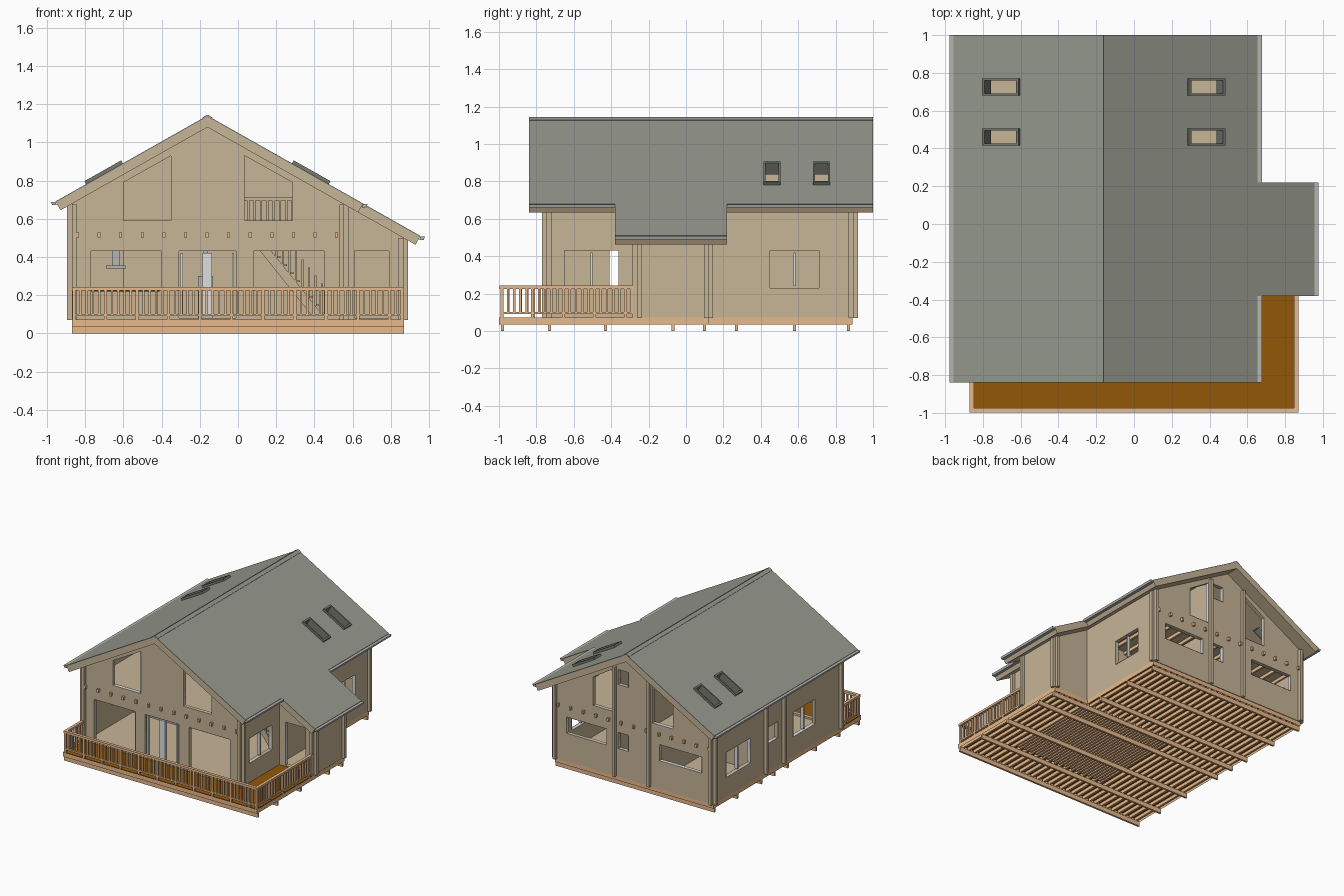
import bpy, bmesh
from mathutils import Vector

cube = bpy.data.objects.get("Cube")
if cube:
    bpy.data.objects.remove(cube, do_unlink=True)


def material(name, *rgb):
    m = bpy.data.materials.new(name)
    m.use_nodes = True
    m.diffuse_color = (*rgb, 1)
    m.node_tree.nodes["Principled BSDF"].inputs["Base Color"].default_value = (*rgb, 1)
    return m


WALL = material("tan boarding", .57, .46, .31)
TIMBER = material("orange timber", .80, .49, .26)
DECK = material("brown decking", .29, .095, .002)
ROOF = material("grey roofing", .31, .325, .275)
FRAME = material("pale window frame", .72, .73, .74)
GUTTER = material("gutter grey", .46, .46, .45)
DARK = material("skylight grey", .18, .19, .16)
BLACK = material("dark counter", .03, .025, .02)


def finish(name, bm, mat):
    bmesh.ops.recalc_face_normals(bm, faces=bm.faces)
    mesh = bpy.data.meshes.new(name)
    bm.to_mesh(mesh)
    bm.free()
    mesh.materials.append(mat)
    obj = bpy.data.objects.new(name, mesh)
    bpy.context.collection.objects.link(obj)
    return obj


def add_prism(bm, pts, axis, a, b, border=0):
    """Extrude a flat outline from a to b; border makes it a mitred frame."""
    place = {"x": lambda u, v: (a, u, v), "y": lambda u, v: (u, a, v), "z": lambda u, v: (u, v, a)}[axis]
    face = bm.faces.new([bm.verts.new(place(u, v)) for u, v in pts])
    faces = [face]
    if border:
        faces = bmesh.ops.inset_individual(bm, faces=[face], thickness=border)["faces"]
        bmesh.ops.delete(bm, geom=[face], context="FACES_ONLY")
        bmesh.ops.split_edges(bm, edges=list({e for f in faces for e in f.edges}))
    new = bmesh.ops.extrude_face_region(bm, geom=faces)["geom"]
    shift = Vector([(b - a) * (axis == k) for k in "xyz"])
    bmesh.ops.translate(bm, vec=shift, verts=[g for g in new if isinstance(g, bmesh.types.BMVert)])


def prisms(name, items, mat, border=0):
    bm = bmesh.new()
    for item in items:
        add_prism(bm, *item, border)
    return finish(name, bm, mat)


def rect(u0, u1, v0, v1):
    return [(u0, v0), (u1, v0), (u1, v1), (u0, v1)]


def boxes(name, items, mat):
    return prisms(name, [(rect(*i[:4]), "z", *i[4:]) for i in items], mat)


def cut(obj, items):
    """Cut prisms out of an object and bake the result."""
    cutter = prisms("cutter", items, WALL)
    cutter.hide_render = True
    mod = obj.modifiers.new("openings", "BOOLEAN")
    mod.operation, mod.object, mod.solver = "DIFFERENCE", cutter, "EXACT"
    graph = bpy.context.evaluated_depsgraph_get()
    mesh = bpy.data.meshes.new_from_object(obj.evaluated_get(graph))
    obj.modifiers.clear()
    obj.data = mesh
    bpy.data.objects.remove(cutter, do_unlink=True)


# Roof geometry: distance from the ridge along x, offset square to the slope
RIDGE_X, RIDGE_Z, SLOPE, DEPTH = -.16, 1.14, .565, .053
SIN, COS = .492, .871


def slab(side, d0, d1, h0, h1):
    def pt(d, h):
        d = max(d, -h * SIN)
        return RIDGE_X + side * (d + h * SIN), RIDGE_Z - d * SLOPE + h * COS
    return [pt(d0, h0), pt(d1, h0), pt(d1, h1), pt(d0, h1)]


def under(x):
    return RIDGE_Z - DEPTH / COS - SLOPE * abs(x - RIDGE_X)


def gable(x0, x1, base=.07):
    top = [(x1, under(x1)), (x0, under(x0))]
    if x0 < RIDGE_X < x1:
        top.insert(1, (RIDGE_X, under(RIDGE_X)))
    return [(x0, base), (x1, base)] + top


def wall(name, outline, axis, a, b, holes=(), stiles=(), border=.01):
    obj = prisms(name, [(outline, axis, a, b)], WALL)
    if holes:
        cut(obj, [(h, axis, a - .02, b + .02) for h in holes])
        prisms(name + "_frames", [(h, axis, a - .003, b + .003) for h in holes], FRAME, border)
    if stiles:
        prisms(name + "_stiles", [(s, axis, a, b) for s in stiles], FRAME)


# Gable walls with their windows
front_holes = [rect(-.77, -.40, .09, .43), rect(-.31, -.01, .08, .43), rect(.085, .45, .09, .43),
               [(-.60, .59), (-.35, .59), (-.35, .93), (-.60, .79)],
               [(.035, .59), (.285, .59), (.285, .79), (.035, .93)]]
door_stiles = [rect(-.185, -.135, .09, .42), rect(-.30, -.288, .09, .42), rect(-.032, -.02, .09, .42)]
wall("front_wall", gable(-.895, .578), "y", -.745, -.72, front_holes, door_stiles)
back_holes = [rect(-.77, -.39, .30, .43), rect(.085, .445, .30, .43),
              rect(-.11, -.02, .30, .43), rect(-.11, -.02, .82, .94),
              [(-.51, .59), (-.33, .59), (-.33, .94), (-.51, .83)],
              [(.03, .59), (.205, .59), (.205, .82), (.03, .93)]]
wall("back_wall", gable(-.895, .578), "y", .87, .895, back_holes)

# Long side walls
wall("right_side_wall", rect(-.77, .92, .07, under(-.87)), "x", -.87, -.845,
     [rect(.42, .73, .23, .43), rect(.07, .19, .30, .43), rect(-.41, -.13, .23, .43)],
     [rect(.57, .582, .24, .42), rect(-.276, -.264, .24, .42)])
wall("left_side_wall", rect(-.77, .92, .07, under(.555)), "x", .53, .555,
     [rect(-.65, -.36, .23, .43), rect(.45, .71, .23, .43)],
     [rect(-.511, -.499, .24, .42), rect(.574, .586, .24, .42)])

# Side extension
wall("extension_front_wall", gable(.556, .89), "y", -.262, -.237, [rect(.61, .79, .08, .43)], (), .018)
wall("extension_back_wall", gable(.556, .89), "y", .095, .12)
wall("extension_outer_wall", rect(-.285, .145, .07, under(.865)), "x", .84, .865)

# Interior walls, some with ends showing outside
for name, x in (("hall_wall_left", .01), ("hall_wall_right", -.30)):
    wall(name, rect(.22, .92, .07, under(x) - .02), "x", x - .012, x + .012)
wall("cross_wall", gable(-.895, .53), "y", .218, .242)
wall("room_wall", gable(-.895, -.6), "y", -.012, .012)

# Roof slabs, roofing sheets and ridge cap
FRONT, BACK = -.84, 1
skylights = [(side, y) for side in (-1, 1) for y in (.415, .68)]
S0, S1, SW = .443, .635, .09
for side, name, run in ((-1, "right", .795), (1, "left", .815)):
    holes = [(slab(side, S0 + .008, S1 - .008, -.1, .05), "y", y + .008, y + SW - .008)
             for s, y in skylights if s == side]
    for part, mat, low, high in (("roof_boards", WALL, -DEPTH, -.006), ("roofing", ROOF, -.006, 0)):
        obj = prisms(f"{name}_{part}", [(slab(side, 0, run, low, high), "y", FRONT, BACK)], mat)
        cut(obj, holes)
        if side > 0:
            prisms("extension_" + part, [(slab(1, run, 1.115, low, high), "y", -.38, .22)], mat)
    prisms(name + "_ridge_cap", [(slab(side, 0, .025, 0, .004), "y", FRONT, BACK)], ROOF)


# Gutters along the eaves
def gutter(name, side, run, y0, y1):
    x, z = RIDGE_X + side * run, RIDGE_Z - run * SLOPE
    outline = [(x - side * .006, z - .02), (x + side * .018, z - .02), (x + side * .023, z - .003), (x, z - .003)]
    prisms(name, [(outline, "y", y0, y1)], GUTTER)


gutter("right_gutter", -1, .795, FRONT, BACK)
gutter("left_front_gutter", 1, .815, FRONT, -.38)
gutter("left_back_gutter", 1, .815, .22, BACK)
gutter("extension_gutter", 1, 1.115, -.38, .22)

# Skylight frames
for i, (side, y) in enumerate(skylights):
    bars = [(slab(side, d, d + .012, -DEPTH, .018), "y", y, y + SW) for d in (S0, S1 - .012)]
    bars += [(slab(side, S0, S1, -DEPTH, .018), "y", e, e + .01) for e in (y, y + SW - .01)]
    prisms(f"skylight_frame_{i}", bars, DARK)

# Ground frame: rim, decking, joists and bearers
plan = [(-.87, -1), (.87, -1), (.87, .12), (.555, .12), (.555, .89), (-.87, .89)]
prisms("base_rim", [(plan, "z", .036, .072)], TIMBER, .014)
prisms("decking", [([(x * .99, y * .99) for x, y in plan], "z", .062, .068)], DECK)
joists = [-.84 + .056 * i for i in range(31)]
boxes("floor_joists", [(x - .008, x + .008, -.985, .88 if x < .55 else .11, .036, .062) for x in joists], TIMBER)
boxes("close_joists", [(x + .02, x + .036, -.7, .11, .036, .062) for x in joists if -.32 < x < .52], TIMBER)
boxes("bearers", [(-.87, .87 if y < .12 else .555, y - .008, y + .008, 0, .036)
                  for y in (-.98, -.73, -.43, -.07, .1, .27, .58, .87)], TIMBER)
boxes("ground_floor", [(-.845, .53, -.72, .87, .068, .074), (.53, .84, -.237, .095, .068, .074)], WALL)

# Upper floor on exposed joists
boxes("upper_joists", [(x - .008, x + .008, -.765, .915, .503, .529)
                       for x in [-.84 + .113 * i for i in range(13)]], TIMBER)
boxes("upper_floor", [(-.845, .53, -.72, .87, .529, .545)], WALL)


# Railings: top and bottom rails, balusters and posts
def railing(name, start, end, base, mat=TIMBER, step=.033):
    a, b = Vector(start), Vector(end)
    n = round((b - a).length / step)
    w = .008

    def run(z0, z1, half):
        return (min(a.x, b.x) - half, max(a.x, b.x) + half,
                min(a.y, b.y) - half, max(a.y, b.y) + half, base + z0, base + z1)
    parts = [run(.155, .173, .012), run(.02, .032, w)]
    for i in range(n + 1):
        p = a.lerp(b, i / n)
        post = i % 5 == 0
        h = w if post else .006
        parts.append((p.x - h, p.x + h, p.y - h, p.y + h, base + (0 if post else .02), base + .16))
    boxes(name, parts, mat)


railing("front_railing", (-.858, -.985), (.858, -.985), .07)
railing("right_railing", (-.858, -.985), (-.858, -.78), .07)
railing("left_railing", (.858, -.985), (.858, -.29), .07)
railing("loft_railing", (.02, -.1), (.52, -.1), .54, WALL)

# Staircase with treads, stringer and balusters
steps = [(.42 - .034 * i, .1 + .042 * i) for i in range(10)]
boxes("stair_treads", [(x, x + .04, -.12, .05, z, z + .01) for x, z in steps], WALL)
prisms("stair_stringer", [([(.40, .075), (.46, .075), (.12, .5), (.06, .5)], "y", -.13, -.12)], WALL)
boxes("stair_balusters", [(x + .015, x + .025, -.13, -.12, z, min(z + .16, .5)) for x, z in steps], WALL)

# Kitchen and stove
boxes("kitchen_counter", [(-.84, -.42, -.14, -.02, .074, .22)], WALL)
boxes("counter_top", [(-.84, -.41, -.15, -.02, .22, .23)], BLACK)
boxes("cooker_hood", [(-.69, -.59, -.12, -.02, .34, .355), (-.66, -.62, -.08, -.03, .355, .5)], GUTTER)
boxes("stove", [(-.21, -.13, .1, .18, .074, .3), (-.18, -.16, .13, .15, .3, 1)], GUTTER)
